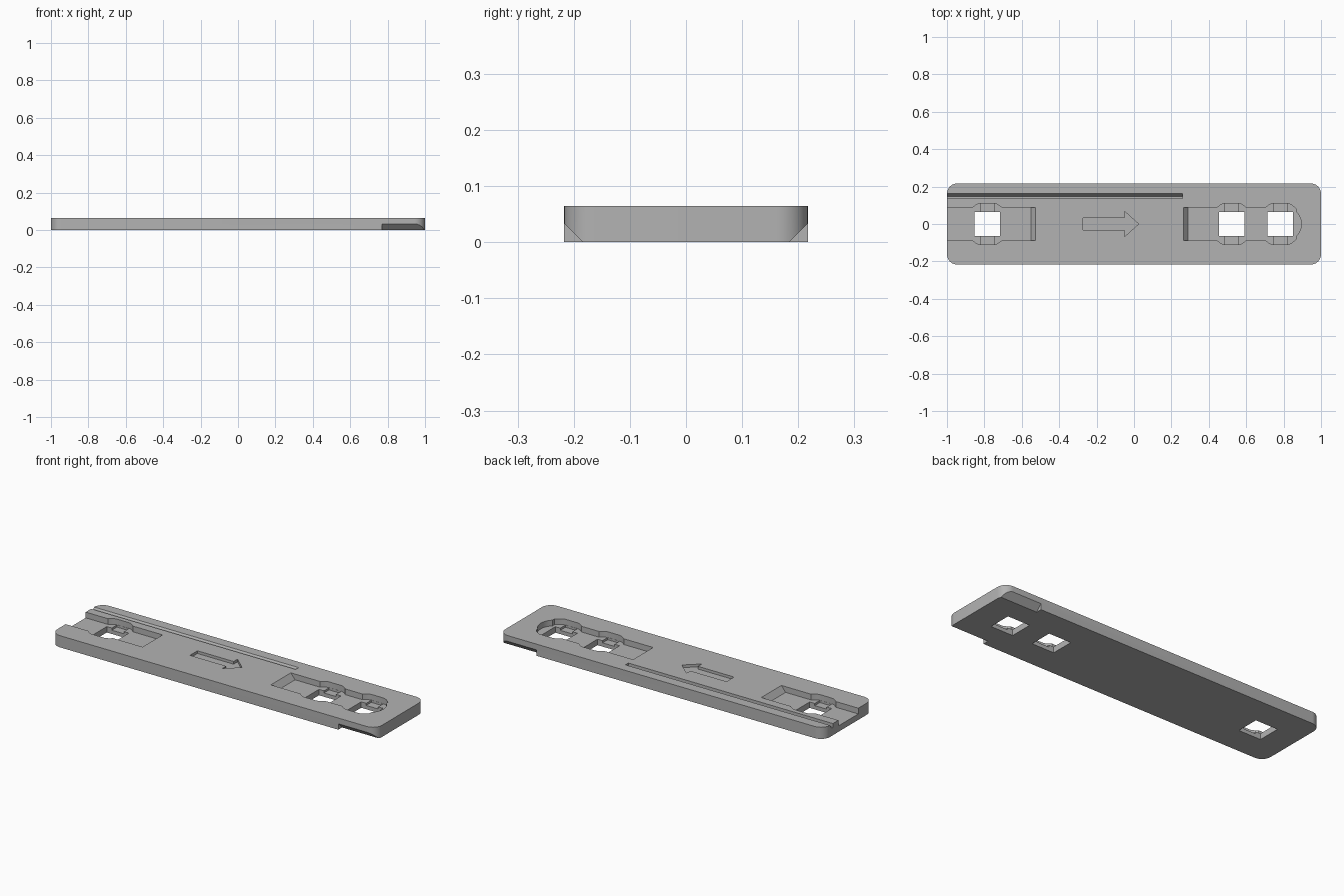
import bpy, bmesh
from math import sin, cos, pi, radians
from mathutils import Vector

cube = bpy.data.objects.get("Cube")
if cube:
    bpy.data.objects.remove(cube)

HALF_W, TOP, FLOOR, CUT_TOP = 0.217, 0.065, 0.033, 0.1


def loft(name, lower, upper):
    """Closed solid between two matching rings of 3D points."""
    bm = bmesh.new()
    a = [bm.verts.new(p) for p in lower]
    b = [bm.verts.new(p) for p in upper]
    bm.faces.new(a)
    bm.faces.new(b)
    n = len(a)
    for i in range(n):
        j = (i + 1) % n
        bm.faces.new((a[i], a[j], b[j], b[i]))
    bmesh.ops.recalc_face_normals(bm, faces=bm.faces)
    mesh = bpy.data.meshes.new(name)
    bm.to_mesh(mesh)
    bm.free()
    obj = bpy.data.objects.new(name, mesh)
    bpy.context.collection.objects.link(obj)
    return obj


def prism(name, outline, z0, z1):
    return loft(name, [(x, y, z0) for x, y in outline], [(x, y, z1) for x, y in outline])


def bar(name, section, x0, x1):
    return loft(name, [(x0, y, z) for y, z in section], [(x1, y, z) for y, z in section])


def rect(x0, x1, hy):
    return [(x0, -hy), (x1, -hy), (x1, hy), (x0, hy)]


def arc(cx, cy, r, start, end, n):
    return [(cx + r * cos(radians(start + (end - start) * i / n)),
             cy + r * sin(radians(start + (end - start) * i / n))) for i in range(n + 1)]


# Rounded plate
R = 0.055
outline = []
for k, (sx, sy) in enumerate([(1, 1), (-1, 1), (-1, -1), (1, -1)]):
    outline += arc(sx * (1 - R), sy * (HALF_W - R), R, 90 * k, 90 * k + 90, 10)
plate = prism("plate", outline, 0, TOP)


def cut(cutter):
    cutter.hide_render = True
    mod = plate.modifiers.new("cut", 'BOOLEAN')
    mod.operation = 'DIFFERENCE'
    mod.solver = 'EXACT'
    mod.object = cutter
    bpy.context.view_layer.objects.active = plate
    bpy.ops.object.modifier_apply(modifier=mod.name)
    bpy.data.objects.remove(cutter)


# Shallow pockets, each with one ramped end
PW = 0.088
slope = 0.026 * (CUT_TOP - FLOOR) / (TOP - FLOOR)


def pocket(name, ring, ramp_x, shift):
    upper = [(x + (shift if x == ramp_x else 0), y, CUT_TOP) for x, y in ring]
    return loft(name, [(x, y, FLOOR) for x, y in ring], upper)


cut(pocket("end_pocket", rect(-1.1, -0.552, PW), -0.552, slope))
round_ring = [(0.29, -PW)] + arc(0.807, 0, PW, -90, 90, 24) + [(0.29, PW)]
cut(pocket("round_pocket", round_ring, 0.29, -slope))

# Square openings with widened sides and cross slots
side = [(0.085, 0.08), (0.075, 0.09), (0.062, 0.1), (0.05, 0.107), (0.037, 0.11)]
quarter = side + [(-x, y) for x, y in reversed(side)]
bulge = quarter + [(-x, -y) for x, y in quarter]
for cx in (-0.785, 0.522, 0.782):
    cut(prism("bulge", [(cx + x, y) for x, y in bulge], FLOOR, CUT_TOP))
    cut(prism("slot", rect(cx - 0.037, cx + 0.037, 0.109), 0.021, 0.05))
    cut(prism("opening", rect(cx - 0.068, cx + 0.068, 0.064), -0.1, CUT_TOP))

# Long groove with one slanted wall
cut(bar("groove", [(0.136, 0.043), (0.147, 0.043), (0.162, TOP), (0.186, CUT_TOP),
                   (0.136, CUT_TOP)], -1.1, 0.26))

# Engraved arrow
cut(prism("arrow", [(-0.273, -0.033), (-0.05, -0.033), (-0.05, -0.067), (0.025, 0),
                    (-0.05, 0.067), (-0.05, 0.033), (-0.273, 0.033)], 0.05, CUT_TOP))

# Chamfered lower edges at one end
for s in (-1, 1):
    cut(bar("chamfer", [(s * 0.174, -0.01), (s * 0.234, 0.05), (s * 0.234, -0.01)], 0.77, 1.1))

# Single grey finish
grey = bpy.data.materials.new("plain_grey")
grey.use_nodes = True
color = (0.45, 0.45, 0.45, 1)
grey.diffuse_color = color
grey.node_tree.nodes["Principled BSDF"].inputs["Base Color"].default_value = color
plate.data.materials.clear()
plate.data.materials.append(grey)
for poly in plate.data.polygons:
    poly.material_index = 0

bpy.ops.object.select_all(action='DESELECT')
plate.select_set(True)
bpy.context.view_layer.objects.active = plate
bpy.ops.object.shade_smooth_by_angle(angle=radians(25))
